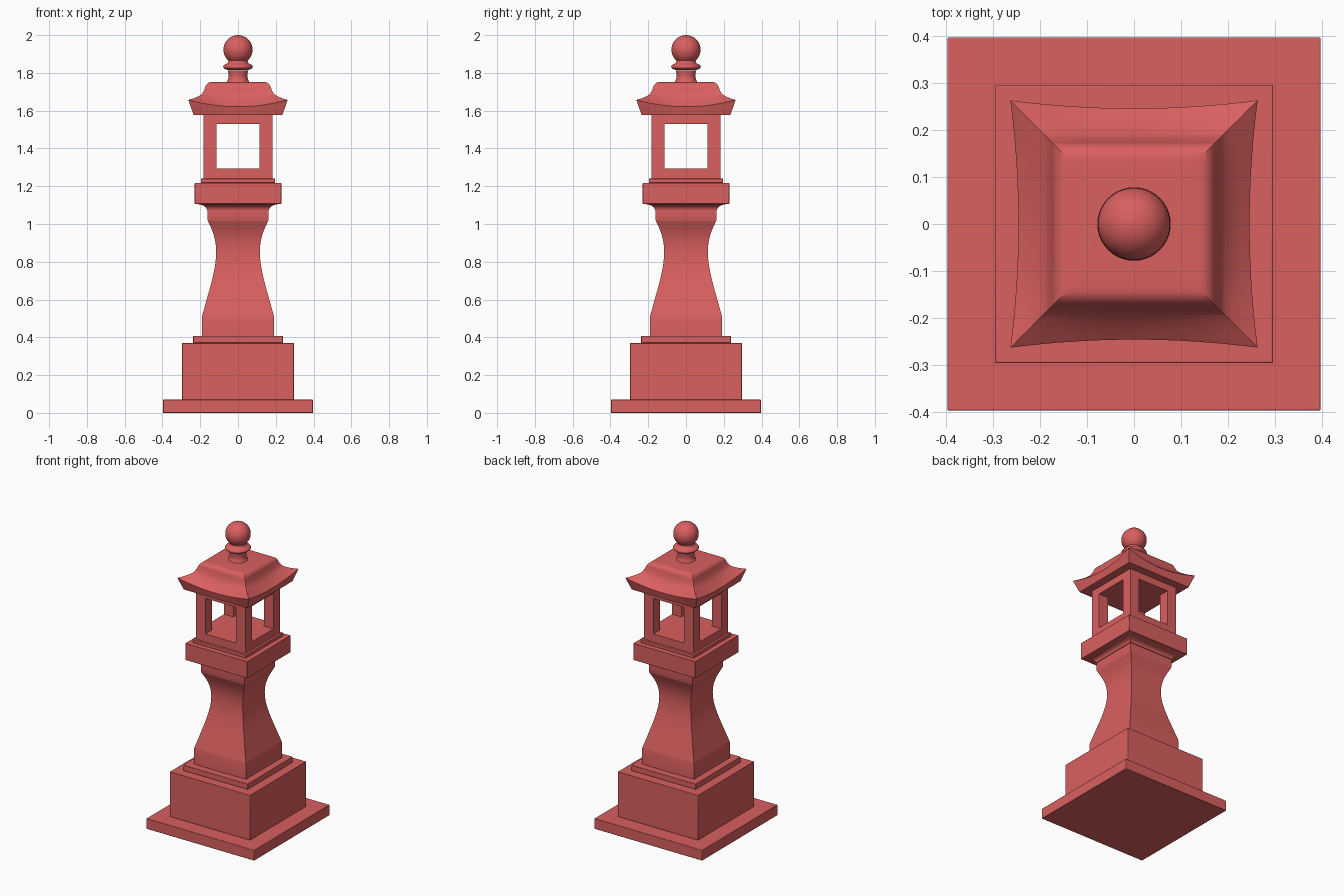
import bpy, bmesh, math

cube = bpy.data.objects.get("Cube")
if cube:
    bpy.data.objects.remove(cube, do_unlink=True)

red = bpy.data.materials.new("red_stone")
red.use_nodes = True
COLOR = (0.70, 0.115, 0.115, 1)
red.diffuse_color = COLOR
red.node_tree.nodes["Principled BSDF"].inputs["Base Color"].default_value = COLOR


def spline(points, steps=6):
    """Smooth curve through (size, z) points."""
    p = [points[0]] + points + [points[-1]]
    out = []
    for a, b, c, d in zip(p, p[1:], p[2:], p[3:]):
        for i in range(steps):
            t = i / steps
            out.append(tuple(0.5 * (2 * q + (r - o) * t + (2 * o - 5 * q + 4 * r - s) * t * t
                                    + (3 * q - o - 3 * r + s) * t ** 3)
                             for o, q, r, s in zip(a, b, c, d)))
    return out + [points[-1]]


def finish(name, bm, bevel=0):
    bmesh.ops.recalc_face_normals(bm, faces=bm.faces)
    mesh = bpy.data.meshes.new(name)
    bm.to_mesh(mesh)
    bm.free()
    mesh.materials.append(red)
    obj = bpy.data.objects.new(name, mesh)
    bpy.context.collection.objects.link(obj)
    bpy.ops.object.select_all(action='DESELECT')
    obj.select_set(True)
    bpy.context.view_layer.objects.active = obj
    bpy.ops.object.shade_smooth_by_angle(angle=math.radians(32))
    if bevel:
        mod = obj.modifiers.new("soft_edges", 'BEVEL')
        mod.width, mod.segments = bevel, 2
    return obj


def loft(name, rings, bevel=0):
    """Join rings of points bottom to top and cap both ends."""
    bm = bmesh.new()
    loops = [[bm.verts.new(co) for co in ring] for ring in rings]
    n = len(loops[0])
    for low, high in zip(loops, loops[1:]):
        for i in range(n):
            j = (i + 1) % n
            bm.faces.new((low[i], low[j], high[j], high[i]))
    bm.faces.new(loops[0][::-1])
    bm.faces.new(loops[-1])
    return finish(name, bm, bevel)


def square(half, z, bow=0, drop=0, cuts=1):
    """Square ring whose sides may curve inward and sag in the middle."""
    ring = []
    for side in range(4):
        c, s = round(math.cos(side * math.pi / 2)), round(math.sin(side * math.pi / 2))
        for i in range(cuts):
            t = -1 + 2 * i / cuts
            x, y = half * t, -half + bow * (1 - t * t)
            ring.append((c * x - s * y, s * x + c * y, z - drop * (1 - t * t)))
    return ring


def block(name, half, z0, z1, bevel=0.003):
    return loft(name, [square(half, z0), square(half, z1)], bevel)


# Stepped base
block("base_slab", 0.397, 0, 0.07)
block("pedestal_block", 0.296, 0.07, 0.37)
block("pedestal_step", 0.238, 0.37, 0.408)

# Waisted shaft
waist = spline([(0.191, 0.51), (0.163, 0.61), (0.136, 0.71), (0.119, 0.80),
                (0.117, 0.88), (0.131, 0.95), (0.161, 1.02)])
loft("shaft", [square(h, z) for h, z in [(0.191, 0.408)] + waist + [(0.161, 1.075)]])

# Platform with cove below
cove = spline([(0.165, 1.075), (0.172, 1.09), (0.19, 1.1), (0.215, 1.106)], 4)
loft("platform_cove", [square(h, z) for h, z in cove])
block("platform", 0.229, 1.106, 1.218)
block("platform_step", 0.197, 1.218, 1.24)

# Open lantern chamber
HALF, OPEN = 0.182, 0.113
block("chamber_sill", HALF, 1.24, 1.293, 0)
block("chamber_lintel", HALF, 1.53, 1.577, 0)
for side, sx in (("left", 1), ("right", -1)):
    for end, sy in (("front", -1), ("back", 1)):
        post = block(f"{end}_{side}_post", (HALF - OPEN) / 2, 1.293, 1.53, 0)
        mid = (HALF + OPEN) / 2
        post.location = (sx * mid, sy * mid, 0)

# Flared roof: sagging eaves that straighten toward a flat crown
CUTS = 16
slope = spline([(0.263, 1.657), (0.225, 1.669), (0.193, 1.687), (0.178, 1.712),
                (0.168, 1.736), (0.15, 1.75), (0.12, 1.753)], 5)
roof = [square(0.235, 1.577, cuts=CUTS)]
for h, z in slope:
    k = max(0, min(1, (h - 0.17) / (0.263 - 0.17)))
    roof.append(square(h, z, 0.017 * k, 0.036 * k, CUTS))
loft("roof", roof)

# Turned finial with ring and ball
neck = spline([(0.062, 1.748), (0.053, 1.765), (0.05, 1.785), (0.053, 1.812)], 4)
collar = spline([(0.055, 1.815), (0.074, 1.824), (0.078, 1.834), (0.07, 1.844),
                 (0.055, 1.852), (0.05, 1.868)], 4)


def turned(name, profile, n=40):
    loft(name, [[(r * math.cos(math.tau * i / n), r * math.sin(math.tau * i / n), z)
                 for i in range(n)] for r, z in profile])


turned("finial_neck", neck)
turned("finial_collar", collar)
ball = bmesh.new()
bmesh.ops.create_uvsphere(ball, u_segments=40, v_segments=24, radius=0.077)
bmesh.ops.translate(ball, verts=ball.verts, vec=(0, 0, 1.923))
finish("finial_ball", ball)
